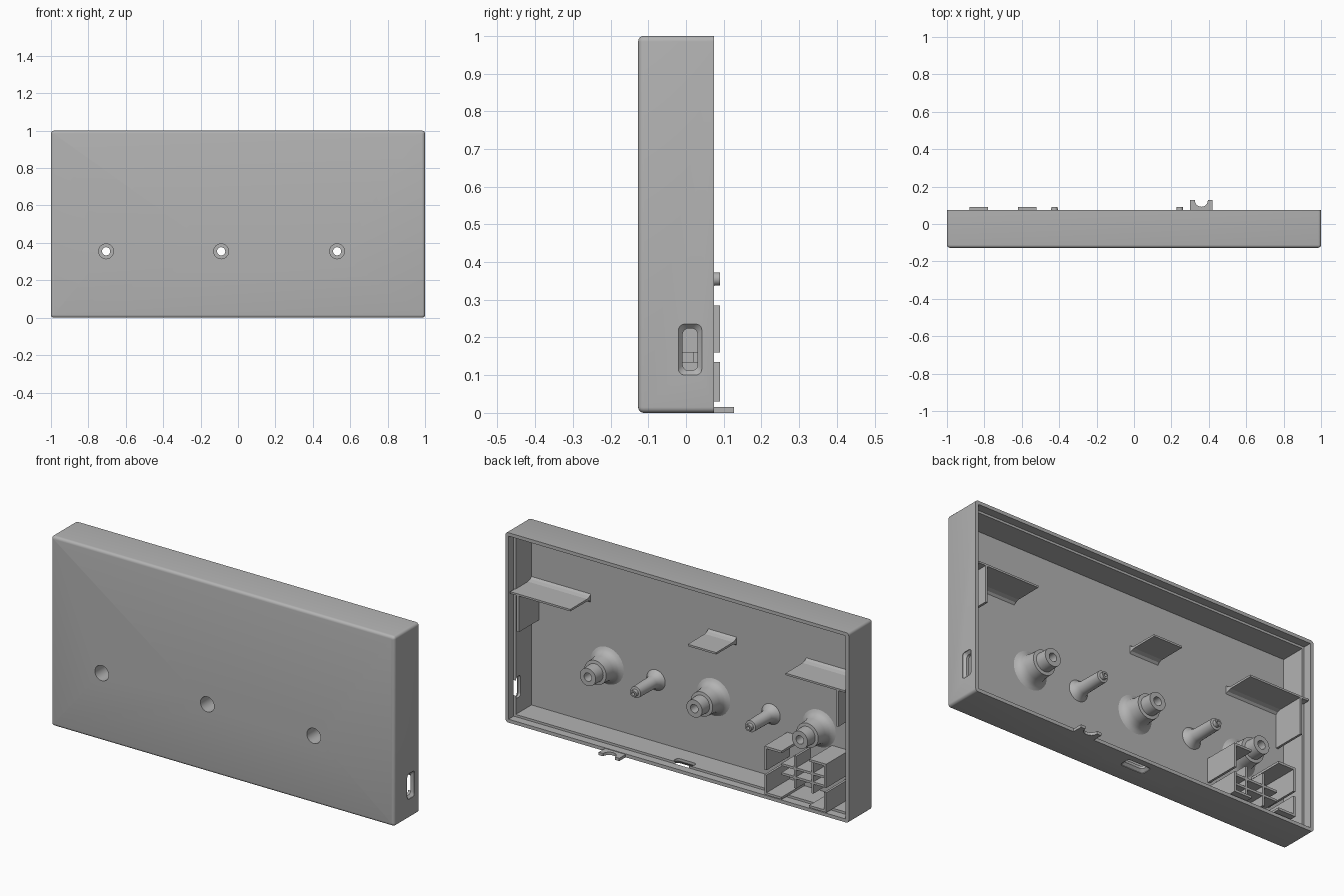
import bpy, bmesh, math
from mathutils import Vector

cube = bpy.data.objects.get("Cube")
if cube:
    bpy.data.objects.remove(cube)

grey = bpy.data.materials.new("plain grey plastic")
grey.use_nodes = True
GREY = (0.45, 0.45, 0.45, 1)
grey.diffuse_color = GREY
grey.node_tree.nodes["Principled BSDF"].inputs["Base Color"].default_value = GREY

BACK, FLOOR, FRONT = 0.074, -0.1, -0.127   # rim, inner floor and outer face in y
WALL, LIP = 0.03, 0.018


def finish(bm, name, smooth=False):
    bmesh.ops.recalc_face_normals(bm, faces=bm.faces)
    mesh = bpy.data.meshes.new(name)
    bm.to_mesh(mesh)
    bm.free()
    mesh.materials.append(grey)
    obj = bpy.data.objects.new(name, mesh)
    bpy.context.collection.objects.link(obj)
    if smooth:
        shade(obj)
    return obj


def shade(obj):
    bpy.ops.object.select_all(action='DESELECT')
    obj.select_set(True)
    bpy.context.view_layer.objects.active = obj
    bpy.ops.object.shade_smooth_by_angle(angle=math.radians(35))


def loft(name, loops, ring=False, smooth=False):
    """Skin matching loops; cap the ends, or join last to first for a ring."""
    bm = bmesh.new()
    rows = [[bm.verts.new(p) for p in loop] for loop in loops]
    pairs = list(zip(rows, rows[1:]))
    if ring:
        pairs.append((rows[-1], rows[0]))
    else:
        bm.faces.new(rows[0])
        bm.faces.new(rows[-1])
    for a, b in pairs:
        for i in range(len(a)):
            j = (i + 1) % len(a)
            bm.faces.new((a[i], a[j], b[j], b[i]))
    return finish(bm, name, smooth)


def box(name, x0, x1, y0, y1, z0, z1):
    return loft(name, [[(x0, y0, z), (x1, y0, z), (x1, y1, z), (x0, y1, z)] for z in (z0, z1)])


def circle(x, z, r, y, n=32):
    return [(x + r * math.cos(math.tau * i / n), y, z + r * math.sin(math.tau * i / n))
            for i in range(n)]


def rounded(w, h, r, n=5):
    """Outline of a rounded rectangle, centred on the origin."""
    pts = []
    for k, (sx, sy) in enumerate([(1, 1), (-1, 1), (-1, -1), (1, -1)]):
        for i in range(n + 1):
            a = math.pi / 2 * (k + i / n)
            pts.append((sx * (w / 2 - r) + r * math.cos(a), sy * (h / 2 - r) + r * math.sin(a)))
    return pts


def cut(obj, cutter):
    cutter.hide_render = True
    mod = obj.modifiers.new("cut", 'BOOLEAN')
    mod.operation, mod.solver, mod.object = 'DIFFERENCE', 'EXACT', cutter
    dg = bpy.context.evaluated_depsgraph_get()
    obj.data = bpy.data.meshes.new_from_object(obj.evaluated_get(dg))
    obj.modifiers.clear()
    bpy.data.objects.remove(cutter)


# Shell: rounded outer block, open at the back, with a stepped rim
R = 0.015
loops = []
for i in range(5):
    a = math.pi / 2 * i / 4
    inset = R * (1 - math.sin(a))
    y = FRONT + R * (1 - math.cos(a))
    loops.append([(u, y, v + 0.5) for u, v in
                  rounded(2 - 2 * inset, 1 - 2 * inset, R - inset * 0.8)])
loops.append([(u, BACK, v + 0.5) for u, v in rounded(2, 1, R)])
shell = loft("case_shell", loops)
cut(shell, box("cavity", WALL - 1, 1 - WALL, FLOOR, 0.3, WALL, 1 - WALL))
cut(shell, box("rim_step", LIP - 1, 1 - LIP, 0.031, 0.3, LIP, 1 - LIP))

# Screw holes through the front face
SCREWS, PIN_X, ROW_Z = (0.53, -0.09, -0.705), (0.245, -0.425), 0.355
for x in SCREWS:
    cut(shell, loft("screw_hole", [circle(x, ROW_Z, 0.04, y) for y in (-0.2, -0.05)]))

# Ports with a sloped surround: one in the left side wall, one in the bottom wall
steps = [(0.062, 0.135, -0.01), (0.062, 0.135, 0.003), (0.04, 0.112, 0.016), (0.04, 0.112, 0.08)]
outlines = [(d, rounded(w, h, 0.016)) for w, h, d in steps]
cut(shell, loft("side_port", [[(1 - d, u + 0.011, v + 0.168) for u, v in o] for d, o in outlines]))
cut(shell, loft("bottom_port", [[(v, u + 0.011, d) for u, v in o] for d, o in outlines]))
shade(shell)


def lathe(name, x, profile):
    loft(name, [circle(x, ROW_Z, r, y) for r, y in profile], ring=True, smooth=True)


# Hollow stepped screw posts with flared feet
for x in SCREWS:
    lathe("screw_post", x, [(0.04, -0.12), (0.04, -0.035), (0.022, -0.035), (0.022, 0.06),
                            (0.046, 0.06), (0.048, 0.0), (0.064, -0.002), (0.066, -0.055),
                            (0.073, -0.08), (0.085, -0.094), (0.1, -0.101), (0.1, -0.12)])
# Locating pins
for x in PIN_X:
    lathe("locating_pin", x, [(0.009, 0.03), (0.009, 0.09), (0.017, 0.09), (0.018, 0.072),
                              (0.03, 0.07), (0.032, -0.06), (0.04, -0.085), (0.055, -0.101),
                              (0.055, -0.12), (0.009, -0.12)])

# Support shelves with flared roots, and a bracket plate under each side shelf
SHELF_Z = 0.685
half = [(BACK - 0.004, 0.005), (-0.07, 0.006), (-0.09, 0.012), (-0.104, 0.025)]
section = half + [(y, -h) for y, h in reversed(half)]
for name, x0, x1 in (("left_shelf", 0.625, 0.975), ("middle_shelf", -0.225, -0.06),
                     ("right_shelf", -0.975, -0.63)):
    loft(name, [[(x, y, SHELF_Z + h) for y, h in section] for x in (x0, x1)])
for name, s in (("left_bracket", 1), ("right_bracket", -1)):
    box(name, s * 0.925, s * 0.937, FLOOR - 0.01, BACK - 0.004, 0.49, SHELF_Z)

# Holder in the lower right corner: four L-shaped corner walls
T = 0.012
for xa, xb in ((-0.52, -0.62), (-0.88, -0.78)):
    sx = 1 if xa > xb else -1
    for za, zb in ((0.285, 0.16), (0.03, 0.135)):
        sz = 1 if za > zb else -1
        box("holder_side", xa, xa - sx * T, FLOOR - 0.01, 0.09, za, zb)
        box("holder_edge", xa, xb, FLOOR - 0.01, 0.09, za, za - sz * T)

# Crossed ribs inside the holder
for dz in (-0.03, 0.018):
    box("holder_cross_rib", -0.83, -0.57, FLOOR - 0.01, 0.02, 0.15 + dz, 0.162 + dz)
for dx in (-0.05, 0.05):
    box("holder_upright_rib", -0.706 + dx, -0.694 + dx, FLOOR - 0.01, 0.02, 0.07, 0.24)

# Notched tab on the bottom edge
arc = [(0.36 + 0.035 * math.cos(a), 0.127 - 0.035 * math.sin(a))
       for a in (math.pi * i / 12 for i in range(13))]
outline = [(0.3, 0.06), (0.42, 0.06), (0.42, 0.127)] + arc + [(0.3, 0.127)]
loft("cable_tab", [[(x, y, z) for x, y in outline] for z in (0.0, 0.015)])
